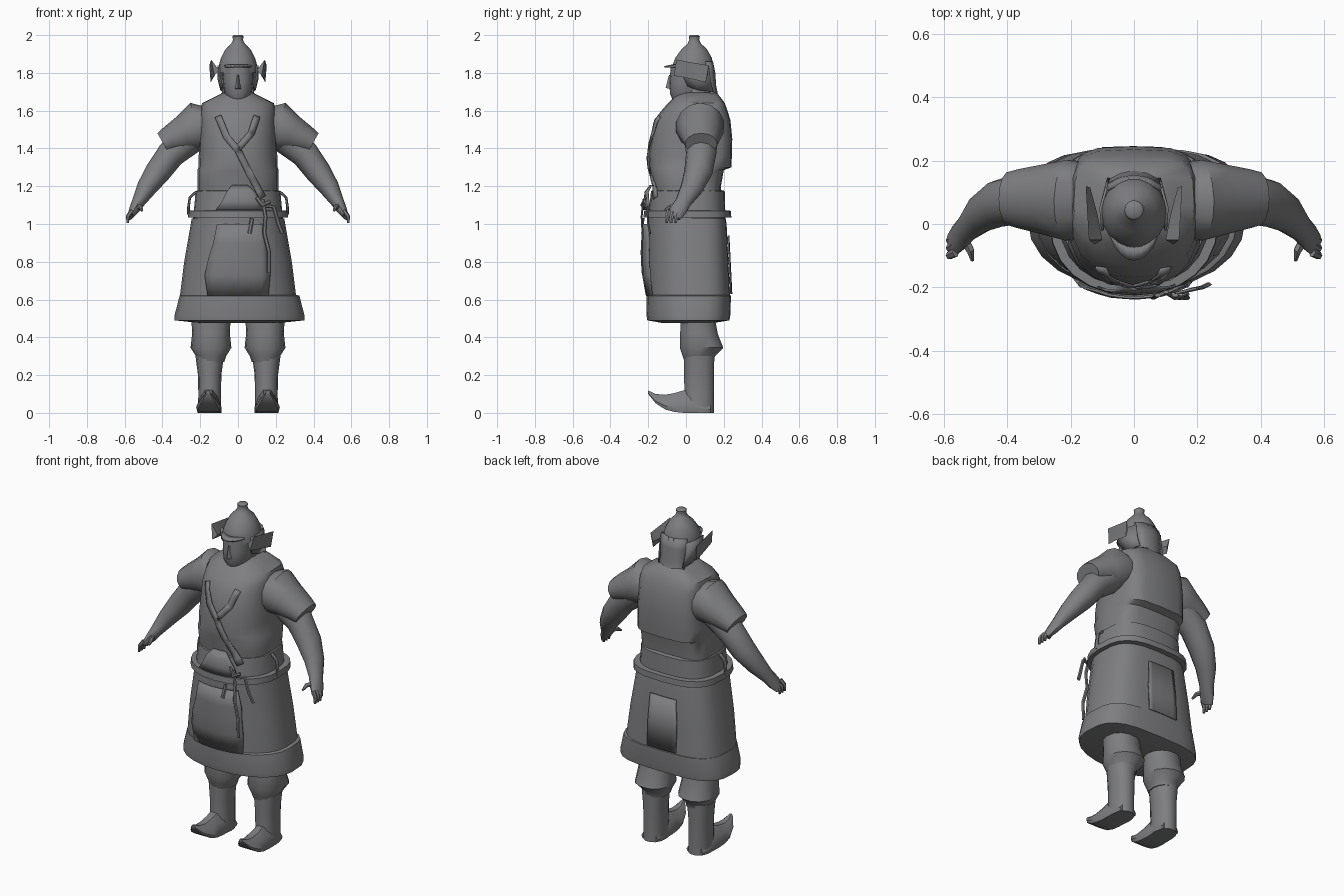
import bpy, bmesh, math
from mathutils import Vector
from mathutils.bvhtree import BVHTree

GREY = bpy.data.materials.new("slate_grey")
GREY.diffuse_color = (0.21, 0.212, 0.22, 1)
bodies = []          # surfaces that straps and panels are laid on


def make(name, verts, faces, thick=0, angle=40):
    me = bpy.data.meshes.new(name)
    me.from_pydata([tuple(v) for v in verts], [], faces)
    bm = bmesh.new()
    bm.from_mesh(me)
    bmesh.ops.recalc_face_normals(bm, faces=bm.faces)
    bm.to_mesh(me)
    bm.free()
    me.materials.append(GREY)
    ob = bpy.data.objects.new(name, me)
    bpy.context.collection.objects.link(ob)
    if thick:
        mod = ob.modifiers.new("thickness", 'SOLIDIFY')
        mod.thickness = thick
        mod.offset = 0
    bpy.ops.object.select_all(action='DESELECT')
    ob.select_set(True)
    bpy.context.view_layer.objects.active = ob
    bpy.ops.object.shade_smooth_by_angle(angle=math.radians(angle))
    return ob


def skin(name, rings, wrap=True, caps=True, **kw):
    """Join equal-length rings of points with quads."""
    n = len(rings[0])
    verts = [p for r in rings for p in r]
    faces = []
    for i in range(len(rings) - 1):
        for j in range(n if wrap else n - 1):
            k = (j + 1) % n
            faces.append((i*n + j, i*n + k, (i+1)*n + k, (i+1)*n + j))
    if wrap and caps:
        faces.append(tuple(range(n)))
        faces.append(tuple(range((len(rings)-1)*n, len(rings)*n)))
    make(name, verts, faces, **kw)
    return BVHTree.FromPolygons(verts, faces)


def stack(name, levels, nf=2.2, nb=2.2, n=20, cx=0, **kw):
    """Rounded sections stacked upward: (z, half width, front y, back y)."""
    rings = []
    for z, rx, yf, yb in levels:
        cy, ry, ring = (yf + yb) / 2, (yb - yf) / 2, []
        for j in range(n):
            a = 2 * math.pi * j / n
            c, s = math.cos(a), math.sin(a)
            e = 2 / (nb if s > 0 else nf)
            ring.append((cx + math.copysign(abs(c)**e, c) * rx,
                         cy + math.copysign(abs(s)**e, s) * ry, z))
        rings.append(ring)
    return skin(name, rings, **kw)


def tube(name, path, ref=(0, 1, 0), n=10, sx=1, **kw):
    """Oval tube along (x, y, z, radius across, radius along ref)."""
    pts = [Vector(p[:3]) for p in path]
    rings = []
    for i, p in enumerate(path):
        d = (pts[min(i+1, len(pts)-1)] - pts[max(i-1, 0)]).normalized()
        u = Vector(ref)
        u = (u - d * u.dot(d)).normalized()
        v = d.cross(u)
        ring = [pts[i] + v * p[3] * math.cos(2*math.pi*j/n) + u * p[4] * math.sin(2*math.pi*j/n)
                for j in range(n)]
        rings.append([(q.x * sx, q.y, q.z) for q in ring])
    return skin(name, rings, **kw)


def lay(x, z, off, back=False):
    """Point just outside the clothing at (x, z)."""
    s = 1 if back else -1
    ys = [h[0].y for h in (b.ray_cast(Vector((x, 2*s, z)), Vector((0, -s, 0))) for b in bodies) if h[0]]
    y = max(ys) if back and ys else min(ys) if ys else 0.1 * s
    return (x, y + off * s, z)


def panel(name, rows, back=False, cols=8):
    """Cloth panel from rows of (z, left x, right x, offset)."""
    skin(name, [[lay(a + (b-a)*i/cols, z, o, back) for i in range(cols+1)] for z, a, b, o in rows],
         wrap=False, thick=0.008)


def ribbon(name, path, w, off=0.006):
    rows = []
    for (x0, z0), (x1, z1) in zip(path, path[1:]):
        d = Vector((x1-x0, z1-z0)).normalized() * w / 2
        for i in range(5):
            x, z = x0 + (x1-x0)*i/4, z0 + (z1-z0)*i/4
            rows.append([lay(x - d.y, z + d.x, off), lay(x + d.y, z - d.x, off)])
    skin(name, rows, wrap=False, thick=0.008)


# Torso with overhanging back of the vest
bodies.append(stack("vest", [
    (1.10, .215, -.17, .18), (1.20, .215, -.175, .185), (1.285, .215, -.195, .20),
    (1.30, .21, -.197, .24), (1.36, .208, -.20, .243), (1.45, .205, -.185, .245),
    (1.55, .20, -.168, .235), (1.60, .20, -.13, .22), (1.64, .19, -.095, .205),
    (1.675, .12, -.06, .18), (1.695, .08, -.04, .16)], nf=2.4, nb=4))
# Skirt, hem band, waistband and belt
bodies.append(stack("skirt", [(.60, .31, -.20, .235), (.80, .285, -.205, .225), (1.0, .25, -.205, .215),
                              (1.03, .245, -.205, .21)], nf=2.1, nb=3.4, n=24))
stack("hem_band", [(.475, .20, -.12, .14), (.49, .343, -.205, .23), (.52, .343, -.21, .235),
                   (.62, .317, -.208, .238), (.625, .30, -.195, .225)], nf=2.1, nb=3.4, n=24, cx=.008)
bodies.append(stack("waistband", [(1.0, .24, -.205, .21), (1.175, .224, -.185, .205), (1.18, .20, -.17, .185)],
                    nf=2.2, nb=3, n=24))
stack("belt", [(1.034, .25, -.21, .22), (1.035, .266, -.225, .24), (1.07, .264, -.222, .238),
               (1.071, .245, -.2, .21)], nf=2.2, nb=3, n=24)

# Front apron, back panel, sash drape and straps
panel("apron", [(.62, -.16, .16, .008), (.73, -.175, .17, .025), (.82, -.155, .165, .03), (.90, -.13, .16, .028),
                (1.0, -.11, .14, .028)])
panel("back_panel", [(.63, -.10, .09, .008), (.78, -.10, .09, .008), (.94, -.09, .08, .008)], back=True)
panel("sash_drape", [(1.075, -.115, .13, .025), (1.12, -.085, .12, .03), (1.17, -.06, .09, .03),
                     (1.205, -.03, .05, .012)])
ribbon("chest_strap", [(-.105, 1.57), (-.06, 1.46), (0, 1.39), (.06, 1.27), (.13, 1.14)], .035)
ribbon("strap_branch", [(.10, 1.57), (.07, 1.48), (0, 1.40)], .035)
for name, path in {
        "long_cord": [(.13, -.225, 1.13), (.145, -.235, 1.04), (.14, -.23, .95), (.165, -.235, .85), (.165, -.23, .74)],
        "short_cord": [(.13, -.22, 1.10), (.19, -.205, 1.09), (.215, -.2, 1.0), (.235, -.19, .95)],
        "cord_knot": [(.10, -.215, 1.14), (.13, -.235, 1.10), (.17, -.22, 1.12)],
        "belt_tab": [(.075, -.225, 1.03), (.06, -.232, .95)]}.items():
    tube(name, [p + (.011, .006) for p in path], n=6)

for side, s in (("left", 1), ("right", -1)):
    # Sleeve and arm
    tube(side + "_sleeve", [(.16, .075, 1.525, .10, .12), (.205, .075, 1.515, .135, .13), (.28, .078, 1.48, .10, .113),
                            (.36, .08, 1.445, .075, .095), (.395, .08, 1.425, .064, .085)], n=14, sx=s)
    tube(side + "_arm", [(.26, .08, 1.45, .085, .09), (.355, .08, 1.37, .075, .08), (.425, .065, 1.275, .068, .075),
                         (.485, .03, 1.19, .053, .06), (.528, -.015, 1.115, .035, .043),
                         (.55, -.04, 1.075, .027, .045), (.572, -.065, 1.04, .016, .04)], n=12, sx=s)
    # Fingers and thumb
    for i in range(3):
        tube(f"{side}_finger_{i+1}", [(.562, -.04 - .025*i, 1.07, .012, .014), (.583, -.052 - .024*i, 1.04, .011, .013),
                                      (.584, -.056 - .024*i, 1.005, .006, .008)], n=6, sx=s)
    tube(side + "_thumb", [(.535, -.05, 1.09, .016, .018), (.515, -.085, 1.09, .012, .013),
                           (.509, -.115, 1.07, .005, .006)], n=6, sx=s, ref=(1, 0, 0))
    # Trouser leg, boot shaft and upturned shoe
    stack(side + "_trouser", [(.27, .07, -.01, .15), (.30, .08, -.02, .155), (.345, .108, -.035, .20),
                              (.42, .10, -.033, .17), (.53, .105, -.03, .15)], n=14, cx=.143*s)
    stack(side + "_boot", [(0, .062, -.02, .15), (.10, .06, -.01, .15), (.20, .062, -.012, .15),
                           (.30, .075, -.012, .152)], n=14, cx=.15*s)
    shoe = []
    for y, lo, hi, w in ((.13, .002, .06, .055), (.05, 0, .11, .066), (-.01, 0, .12, .066), (-.06, .005, .105, .067),
                         (-.11, .018, .096, .063), (-.16, .05, .10, .045), (-.20, .10, .118, .012)):
        cx = .15 + (.13 - y) * .025
        shoe.append([((cx + w*u) * s, y, lo + (hi - lo)*v) for u, v in
                     ((-.9, 0), (.9, 0), (1, .25), (.75, .65), (.3, 1), (-.3, 1), (-.75, .65), (-1, .25))])
    skin(side + "_shoe", shoe)
    # Flared helmet ear flap and cheek guard
    skin(side + "_ear_flap", [[((x + d) * s, y, z) for x, y, z in row] for d, row in (
        (0, ((.100, -.05, 1.815), (.125, -.065, 1.785), (.142, -.05, 1.87))),
        (0, ((.115, .03, 1.80), (.138, .02, 1.77), (.147, .03, 1.855))),
        (0, ((.138, .115, 1.79), (.145, .105, 1.75), (.152, .12, 1.84))))], thick=0, angle=25)
    skin(side + "_cheek_guard", [[(x * s, y, z) for x, y, z in row] for row in (
        ((.10, -.02, 1.84), (.105, .05, 1.84), (.085, .12, 1.84)),
        ((.098, -.015, 1.78), (.105, .05, 1.77), (.085, .13, 1.76)),
        ((.082, .01, 1.73), (.09, .06, 1.71), (.08, .145, 1.70)))], wrap=False, thick=.008)
    # Cord loop at the hip
    tube(side + "_hip_loop", [(.222, 0, 1.17, .007, .012), (.255, 0, 1.14, .007, .012), (.262, 0, 1.09, .007, .012),
                              (.262, 0, 1.05, .007, .012)], n=6, sx=s)

# Head with beard, neck and nose
stack("head", [(1.62, .02, -.045, .02), (1.65, .045, -.068, .06), (1.69, .072, -.085, .09), (1.75, .08, -.088, .11),
               (1.84, .083, -.08, .12)], n=16)
stack("neck", [(1.63, .085, -.03, .15), (1.70, .075, -.02, .13), (1.76, .07, -.02, .12)], n=14)
skin("nose", [[(-.018, -.08, 1.715), (.018, -.08, 1.715), (0, -.108, 1.72)],
              [(-.007, -.08, 1.79), (.007, -.08, 1.79), (0, -.09, 1.79)]])

# Helmet, brim and trailing neck guard
stack("helmet", [(1.80, .104, -.072, .145), (1.835, .103, -.075, .147), (1.88, .09, -.058, .138),
                 (1.925, .066, -.025, .112), (1.955, .036, .008, .08), (1.975, .026, .017, .07),
                 (1.993, .03, .014, .074), (2.0, .022, .022, .066)], n=18, nf=2, nb=2, angle=50)
brim = []
for i in range(9):
    a = math.radians(-60 + 15*i)
    x, c = math.sin(a), math.cos(a)
    brim.append([(.085*x, .03 - .105*c, 1.84), (.083*x, .03 - .145*c, 1.832)])
skin("brim", brim, wrap=False, thick=.008)
guard = []
for z, w, y in ((1.86, .085, .138), (1.80, .085, .15), (1.73, .08, .155), (1.68, .085, .165), (1.635, .09, .185)):
    guard.append([(w*t, y - .03*t*t, z) for t in (-1, -.5, 0, .5, 1)])
skin("neck_guard", guard, wrap=False, thick=.01)
